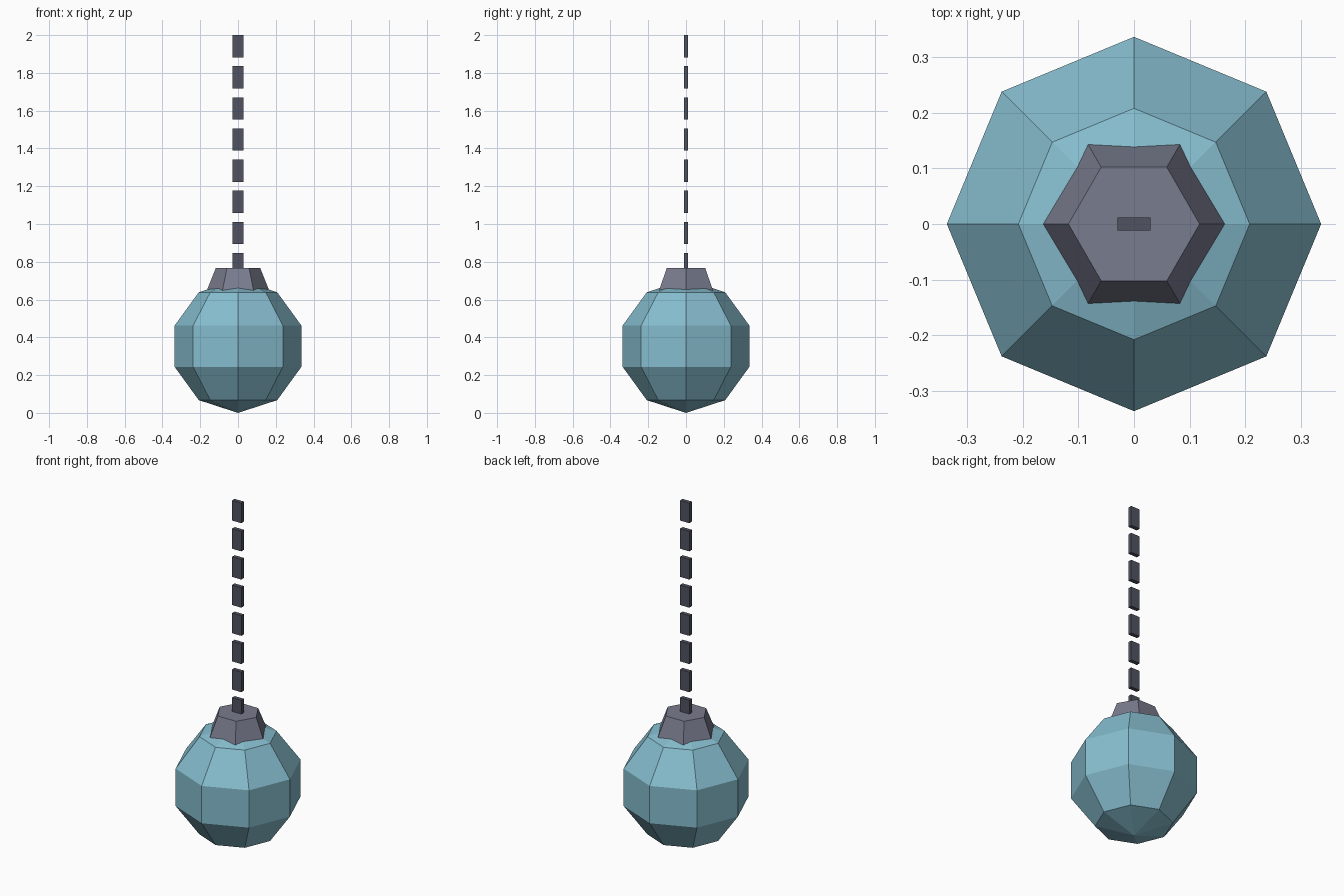
import bpy
import math

cube = bpy.data.objects.get("Cube")
if cube:
    bpy.data.objects.remove(cube, do_unlink=True)


def make_material(name, color):
    mat = bpy.data.materials.new(name)
    mat.use_nodes = True
    mat.diffuse_color = (*color, 1)
    mat.node_tree.nodes["Principled BSDF"].inputs["Base Color"].default_value = (*color, 1)
    return mat


def finish(name, mat):
    obj = bpy.context.object
    obj.name = name
    obj.data.name = name
    obj.data.materials.append(mat)
    return obj


ball_blue = make_material("pale blue", (0.24, 0.51, 0.62))
cap_grey = make_material("cap grey", (0.19, 0.20, 0.27))
link_grey = make_material("dark grey", (0.08, 0.087, 0.12))

# Faceted ball
BALL_R = 0.353
bpy.ops.mesh.primitive_uv_sphere_add(segments=8, ring_count=5, radius=BALL_R,
                                     location=(0, 0, BALL_R))
finish("ball", ball_blue)

# Six-sided tapered cap, sunk into the top of the ball
CAP_TOP, CAP_H = 0.766, 0.147
bpy.ops.mesh.primitive_cone_add(vertices=6, radius1=0.1765, radius2=0.1177, depth=CAP_H,
                                location=(0, 0, CAP_TOP - CAP_H / 2),
                                rotation=(0, 0, math.radians(30)))
finish("cap", cap_grey)

# Hanging chain of separate flat links, the lowest set into the cap
LINK_H, PITCH = 0.1177, 0.1647
for i in range(8):
    bpy.ops.mesh.primitive_cube_add(size=1, location=(0, 0, 2 - LINK_H / 2 - i * PITCH))
    link = finish(f"chain_link_{i + 1}", link_grey)
    link.scale = (0.059, 0.0235, LINK_H)
